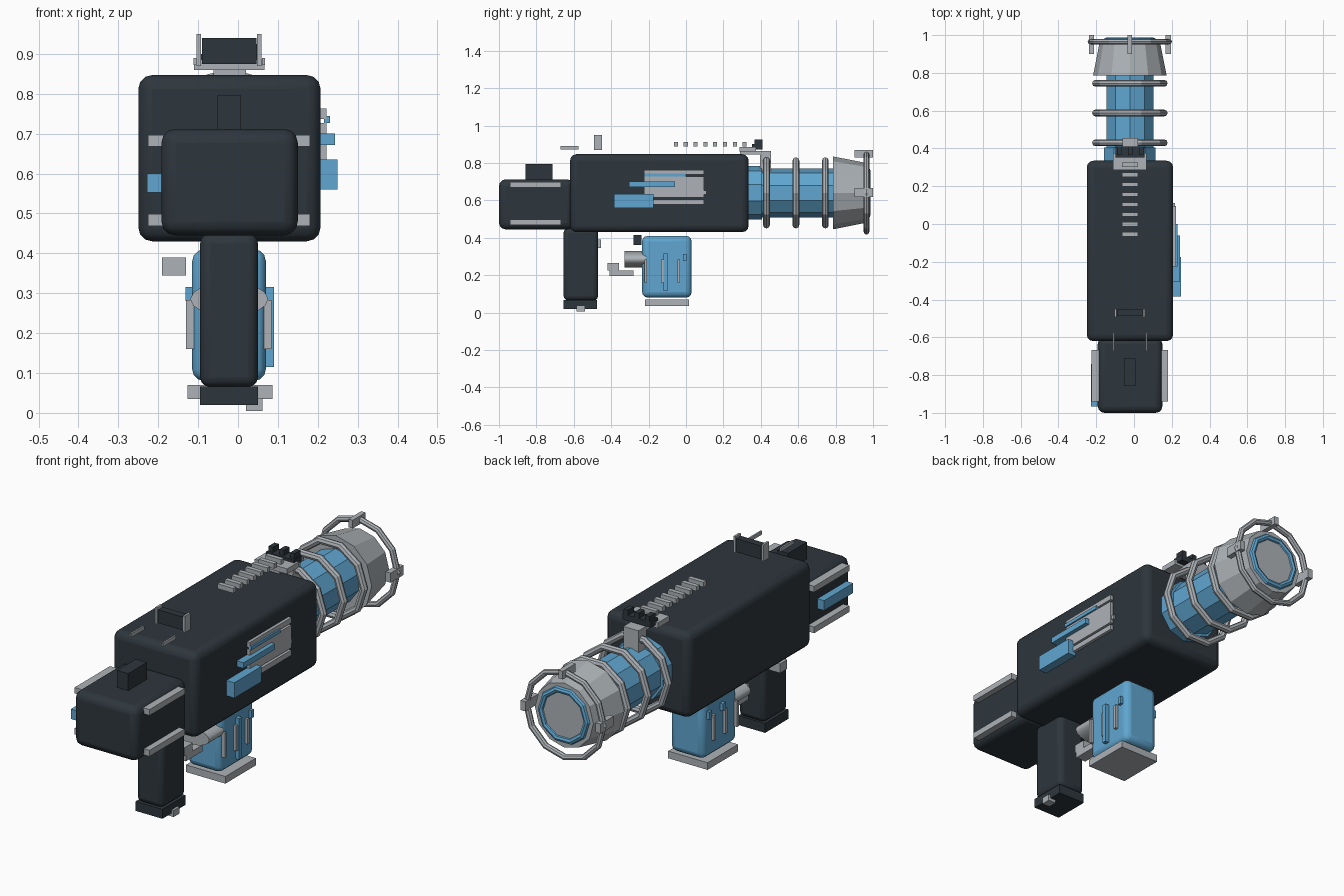
import bpy, math
from mathutils import Matrix

cube = bpy.data.objects.get("Cube")
if cube:
    bpy.data.objects.remove(cube, do_unlink=True)


def material(name, rgb):
    m = bpy.data.materials.new(name)
    m.use_nodes = True
    col = (*rgb, 1)
    m.diffuse_color = col
    m.node_tree.nodes["Principled BSDF"].inputs["Base Color"].default_value = col
    return m


DARK = material("dark slate", (0.027, 0.037, 0.046))
GREY = material("light grey", (0.42, 0.45, 0.475))
BLUE = material("sky blue", (0.115, 0.38, 0.63))
AXIS_X, AXIS_Z = -0.022, 0.64      # barrel axis


def finish(name, mat):
    ob = bpy.context.object
    ob.name = ob.data.name = name
    ob.data.materials.append(mat)
    return ob


def box(name, mat, x, y, z, bevel=0):
    """Box from (min, max) pairs, optionally with rounded edges."""
    mid = [(a + b) / 2 for a, b in (x, y, z)]
    size = [b - a for a, b in (x, y, z)]
    bpy.ops.mesh.primitive_cube_add(size=1, location=mid)
    ob = finish(name, mat)
    ob.data.transform(Matrix.Diagonal((*size, 1)))
    if bevel:
        mod = ob.modifiers.new("rounding", 'BEVEL')
        mod.width, mod.segments = bevel, 3
        bpy.ops.object.shade_smooth_by_angle(angle=math.radians(40))
    return ob


def tube(name, mat, y, r0, r1, sides=10, x=AXIS_X, z=AXIS_Z):
    """Faceted cylinder or cone along y."""
    bpy.ops.mesh.primitive_cone_add(vertices=sides, radius1=r0, radius2=r1,
                                    depth=y[1] - y[0], location=(x, sum(y) / 2, z),
                                    rotation=(-math.pi / 2, 0, 0))
    return finish(name, mat)


def ring(name, mat, y, radius, thick, sides=10):
    bpy.ops.mesh.primitive_torus_add(major_radius=radius, minor_radius=thick,
                                     major_segments=sides, minor_segments=8,
                                     location=(AXIS_X, y, AXIS_Z),
                                     rotation=(math.pi / 2, 0, 0))
    return finish(name, mat)


# Main housing, rear stock, grip
box("main_body", DARK, (-.25, .207), (-.62, .335), (.43, .847), .035)
box("rear_stock", DARK, (-.192, .15), (-1, -.6), (.445, .712), .035)
box("stock_block", DARK, (-.053, .007), (-.858, -.713), (.7, .795))
box("grip", DARK, (-.095, .05), (-.655, -.47), (.065, .45), .025)
box("grip_base", DARK, (-.095, .05), (-.655, -.475), (.02, .066))
box("grip_latch", GREY, (.02, .062), (-.585, -.54), (.005, .037))

# Stock rails and side pod
for side, x in (("left", (.145, .18)), ("right", (-.225, -.185))):
    for level, z in (("upper", (.668, .697)), ("lower", (.468, .498))):
        box(f"stock_rail_{side}_{level}", GREY, x, (-.94, -.668), z)
box("stock_side_pod", BLUE, (-.228, -.185), (-.965, -.74), (.552, .6))

# Magazine with side ribs
box("magazine", BLUE, (-.115, .07), (-.235, .03), (.08, .41), .03)
box("magazine_foot", GREY, (-.127, .086), (-.22, .015), (.035, .07))
for side, x0, x1, out in (("left", .065, .084, .09), ("right", -.13, -.11, -.131)):
    span = (x0, x1)
    for i in range(3):
        y = -.215 + i * .088
        box(f"magazine_rib_{side}_{i}", GREY, span, (y - .007, y + .007), (.16, .283))
    wide = (x0, out) if out > 0 else (out, x1)
    low = .115 if out > 0 else .28
    box(f"magazine_bar_{side}", BLUE, wide, (-.12, -.098), (low, .315))
    box(f"magazine_tab_{side}", BLUE, span, (-.016, .004), (.275, .313))

# Link between grip and magazine
link = tube("magazine_link", GREY, (-.33, -.215), .043, .043, 16, x=-.022, z=.285)
link.scale.x = 2.27
bpy.ops.object.shade_smooth_by_angle(angle=math.radians(40))
box("trigger_bar", GREY, (-.05, .005), (-.41, -.28), (.195, .226))
box("trigger", GREY, (-.05, .005), (-.42, -.357), (.224, .265))
box("magazine_catch", DARK, (-.05, .005), (-.28, -.238), (.36, .415))
box("side_release", GREY, (-.19, -.13), (-.51, -.455), (.345, .39))

# Panel on the left flank
box("flank_panel", GREY, (.2, .222), (-.225, .095), (.615, .727))
box("flank_strip_upper", GREY, (.2, .222), (-.225, .095), (.737, .763))
box("flank_strip_lower", GREY, (.2, .222), (-.225, .095), (.578, .604))
box("flank_stud", GREY, (.2, .217), (.095, .11), (.63, .652))
box("flank_pod", BLUE, (.2, .25), (-.385, -.175), (.56, .635))
box("flank_bar", BLUE, (.2, .243), (-.305, -.06), (.672, .7))
box("flank_thin_bar", BLUE, (.215, .23), (-.225, 0), (.727, .744))

# Barrel, bands and muzzle
tube("barrel_collar", BLUE, (.32, .405), .143, .143)
tube("barrel", BLUE, (.33, .96), .131, .131)
for i in range(3):
    ring(f"barrel_band_{i}", GREY, .43 + i * .1575, .182, .018)
tube("muzzle_cone", GREY, (.785, .972), .195, .158, 12)
ring("muzzle_rim", BLUE, .971, .124, .016, 10)
tube("muzzle_disc", GREY, (.96, .976), .116, .116)
ring("muzzle_guard", GREY, .965, .208, .015, 12)
tab_y = (.9, 1)
box("guard_tab_top", GREY, (AXIS_X - .012, AXIS_X + .012), tab_y, (.828, .868))
for side, s in (("left", 1), ("right", -1)):
    ends = sorted((AXIS_X + s * .19, AXIS_X + s * .217))
    box(f"guard_tab_{side}", GREY, ends, tab_y, (.618, .665))

# Top rail teeth
for i in range(8):
    y = -.065 + i * .0525
    box(f"rail_tooth_{i}", GREY, (-.064, .02), (y, y + .022), (.888, .912))

# Front sight
box("front_sight_post", GREY, (-.062, .02), (.395, .455), (.75, .865))
box("front_sight_step", GREY, (-.062, .02), (.29, .42), (.845, .865))
box("front_sight_plate", GREY, (-.11, .066), (.285, .375), (.86, .886))
box("front_sight_bar", DARK, (-.097, .055), (.353, .41), (.872, .9))
for i in range(3):
    x = -.09 + i * .058
    box(f"front_sight_prong_{i}", DARK, (x, x + .024), (.365, .41), (.895, .925))

# Rear sight and low strips behind it
box("rear_sight_block", DARK, (-.09, .046), (-.488, -.452), (.875, .94))
for side, x in (("left", .048), ("right", -.104)):
    box(f"rear_sight_wing_{side}", GREY, (x, x + .011), (-.492, -.45), (.87, .95))
for side, x in (("left", .06), ("right", -.112)):
    box(f"rear_strip_{side}", GREY, (x, x + .008), (-.672, -.575), (.872, .89))
